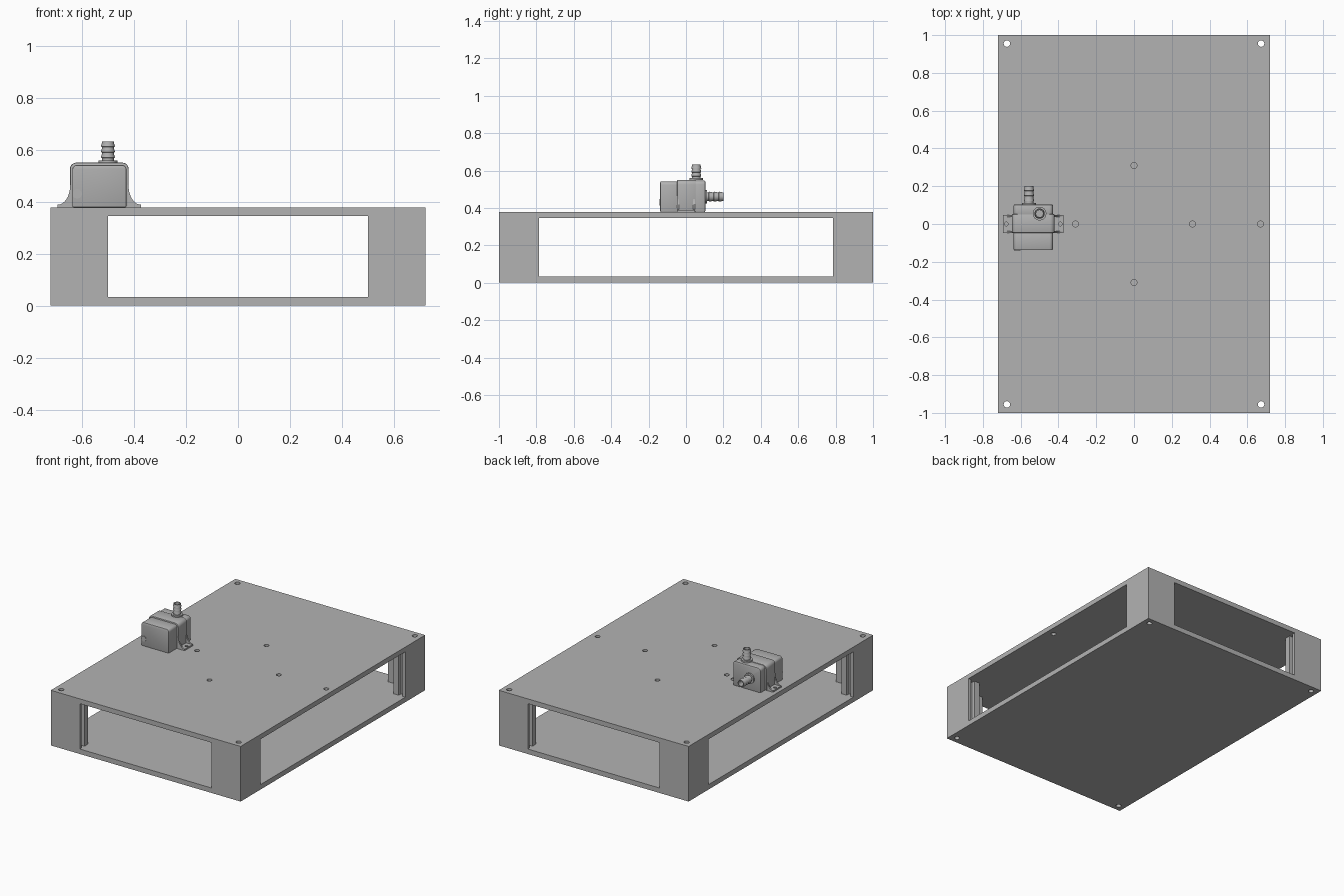
import bpy, bmesh, math
from mathutils import Matrix, Vector

if "Cube" in bpy.data.objects:
    bpy.data.objects.remove(bpy.data.objects["Cube"])

grey = bpy.data.materials.new("plain grey")
grey.use_nodes = True
grey.diffuse_color = (0.45, 0.45, 0.45, 1)
grey.node_tree.nodes["Principled BSDF"].inputs["Base Color"].default_value = (0.45, 0.45, 0.45, 1)


def finish(name, bm):
    bmesh.ops.recalc_face_normals(bm, faces=bm.faces[:])
    me = bpy.data.meshes.new(name)
    bm.to_mesh(me)
    bm.free()
    me.materials.append(grey)
    ob = bpy.data.objects.new(name, me)
    bpy.context.collection.objects.link(ob)
    return ob


def activate(ob):
    bpy.ops.object.select_all(action='DESELECT')
    ob.select_set(True)
    bpy.context.view_layer.objects.active = ob


def smooth(ob, degrees=35):
    activate(ob)
    bpy.ops.object.shade_smooth_by_angle(angle=math.radians(degrees))


def prism(name, points, start, end, axis='Z'):
    """Extrude an outline: XY along Z, or XZ along Y."""
    bm = bmesh.new()
    lift = (lambda u, v: (u, v, start)) if axis == 'Z' else (lambda u, v: (u, start, v))
    face = bm.faces.new([bm.verts.new(lift(u, v)) for u, v in points])
    moved = bmesh.ops.extrude_face_region(bm, geom=[face])["geom"]
    step = (0, 0, end - start) if axis == 'Z' else (0, end - start, 0)
    bmesh.ops.translate(bm, vec=step, verts=[v for v in moved if isinstance(v, bmesh.types.BMVert)])
    return finish(name, bm)


def box(name, lo, hi):
    return prism(name, [(lo[0], lo[1]), (hi[0], lo[1]), (hi[0], hi[1]), (lo[0], hi[1])], lo[2], hi[2])


def pins(name, spots, radius, z0, z1):
    """Several upright cylinders in one mesh, used as hole cutters."""
    bm = bmesh.new()
    for x, y in spots:
        bmesh.ops.create_cone(bm, cap_ends=True, segments=24, radius1=radius, radius2=radius,
                              depth=z1 - z0, matrix=Matrix.Translation((x, y, (z0 + z1) / 2)))
    return finish(name, bm)


def combine(ob, other, operation='DIFFERENCE'):
    other.hide_render = True
    mod = ob.modifiers.new("cut", 'BOOLEAN')
    mod.operation, mod.object, mod.solver = operation, other, 'EXACT'
    activate(ob)
    bpy.ops.object.modifier_apply(modifier=mod.name)
    bpy.data.objects.remove(other)


def bevel(ob, width, segments=3):
    mod = ob.modifiers.new("bevel", 'BEVEL')
    mod.width, mod.segments, mod.limit_method = width, segments, 'ANGLE'
    activate(ob)
    bpy.ops.object.modifier_apply(modifier=mod.name)
    smooth(ob)


def lathe(name, profile, place, segments=32):
    bm = bmesh.new()
    verts = [bm.verts.new((r, 0, z)) for r, z in profile]
    edges = [bm.edges.new(pair) for pair in zip(verts, verts[1:])]
    bmesh.ops.spin(bm, geom=verts + edges, axis=(0, 0, 1), cent=(0, 0, 0),
                   angle=2 * math.pi, steps=segments)
    bmesh.ops.remove_doubles(bm, verts=bm.verts[:], dist=0.0001)
    bm.transform(place)
    ob = finish(name, bm)
    smooth(ob)
    return ob


# Enclosure: solid block, hollowed to leave two plates and four slotted L posts
TOP = 0.378
enclosure = box("enclosure", (-0.72, -1, 0), (0.72, 1, TOP))
quarter = [(0.8, 0.785), (0.7, 0.785), (0.7, 0.81), (0.67, 0.81), (0.67, 0.785),
           (0.63, 0.785), (0.63, 0.91), (0.5, 0.91), (0.5, 0.95), (0.525, 0.95),
           (0.525, 0.98), (0.5, 0.98), (0.5, 1.1)]
outline = []
for sx, sy in ((1, 1), (-1, 1), (-1, -1), (1, -1)):
    part = [(x * sx, y * sy) for x, y in quarter]
    outline += part if sx * sy > 0 else part[::-1]
combine(enclosure, prism("hollow_cutter", outline, 0.034, 0.345))

# Screw holes through the corners and mounting holes in the lid
corners = [(x, y) for x in (-0.673, 0.673) for y in (-0.955, 0.955)]
combine(enclosure, pins("corner_hole_cutter", corners, 0.017, -0.1, 0.5))
mounts = [(0, 0.31), (0, -0.31), (0.31, 0), (-0.31, 0), (0.67, 0)]
combine(enclosure, pins("lid_hole_cutter", mounts, 0.016, 0.2, 0.5))
smooth(enclosure)

# Pump housing: motor block, middle band and impeller cover
CX = -0.533


def housing(name, half, height, y0, y1, round_by):
    """Block with rounded upper corners and softened edges."""
    pts = [(CX - half, TOP), (CX + half, TOP)]
    for side, first in ((1, 0), (-1, 90)):
        for i in range(6):
            a = math.radians(first + i * 18)
            pts.append((CX + side * (half - round_by) + round_by * math.cos(a),
                        height - round_by + round_by * math.sin(a)))
    ob = prism(name, pts, y0, y1, 'Y')
    bevel(ob, 0.005, 2)
    return ob


housing("motor_block", 0.104, 0.541, -0.138, -0.03, 0.018)
housing("middle_band", 0.113, 0.55, -0.047, 0.052, 0.025)
housing("impeller_cover", 0.104, 0.546, 0.045, 0.103, 0.02)

# Cable entry on the motor face
lathe("cable_entry", [(0, 0), (0.018, 0), (0.018, 0.004), (0, 0.004)],
      Matrix.Translation((-0.618, -0.137, 0.43)) @ Matrix.Rotation(math.pi / 2, 4, 'X'))

# Mounting feet: drilled tab between two concave gussets
for side, label in ((1, "left"), (-1, "right")):
    x0, x1 = sorted((CX + side * 0.1, CX + side * 0.16))
    tab = box(label + "_foot_tab", (x0, -0.045, TOP), (x1, 0.045, TOP + 0.01))
    combine(tab, pins("tab_hole_cutter", [(CX + side * 0.143, 0)], 0.01, 0.3, 0.5))
    smooth(tab)
    curve = []
    for i in range(9):
        a = math.radians(i * 90 / 8)
        curve.append((CX + side * (0.16 - 0.048 * math.sin(a)), TOP + 0.01 + 0.075 * (1 - math.cos(a))))
    shape = [(CX + side * 0.1, TOP), (CX + side * 0.16, TOP)] + curve + [(CX + side * 0.1, TOP + 0.085)]
    for y, end in ((-0.047, "front"), (0.037, "back")):
        smooth(prism(f"{label}_{end}_gusset", shape, y, y + 0.01, 'Y'))


# Hose nozzles: collar, three barbs and an open bore
def nozzle(name, place, length):
    profile = [(0, 0), (0.036, 0), (0.036, 0.011), (0.023, 0.011)]
    step = (length - 0.02) / 3
    for i in range(3):
        z = 0.02 + i * step
        profile += [(0.023, z), (0.027, z + 0.002), (0.023, z + step * 0.8)]
    profile += [(0.023, length), (0.018, length), (0.018, 0.012), (0, 0.012)]
    return lathe(name, profile, place)


nozzle("top_nozzle", Matrix.Translation((-0.5, 0.055, 0.548)), 0.083)
nozzle("back_nozzle", Matrix.Translation((-0.556, 0.101, 0.46)) @ Matrix.Rotation(-math.pi / 2, 4, 'X'), 0.1)
